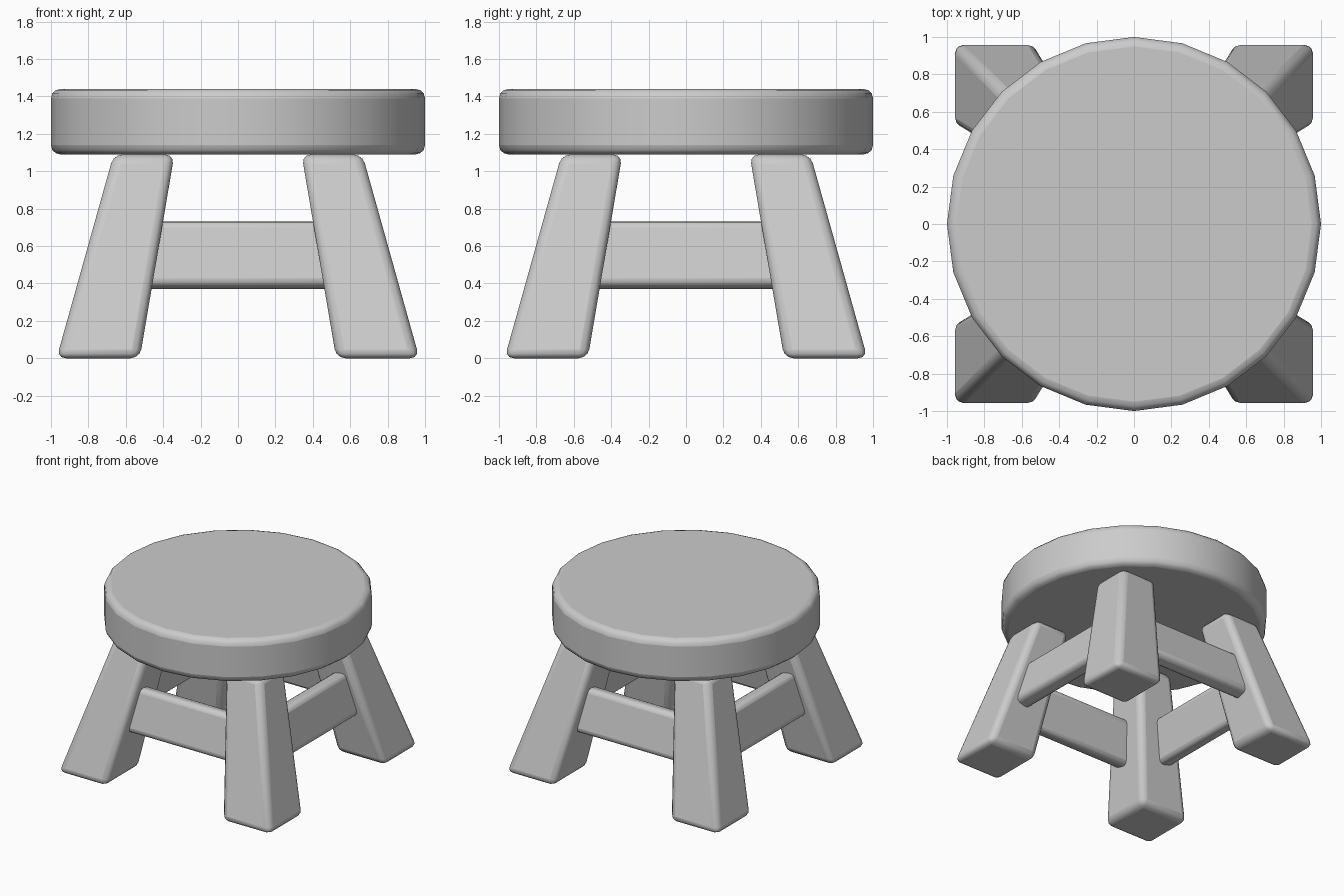
import bpy, bmesh
from math import radians
from mathutils import Matrix

if "Cube" in bpy.data.objects:
    bpy.data.objects.remove(bpy.data.objects["Cube"])


def finish(name, bm, width):
    """Turn a bmesh into a smooth object with rounded edges."""
    bmesh.ops.recalc_face_normals(bm, faces=bm.faces[:])
    mesh = bpy.data.meshes.new(name)
    bm.to_mesh(mesh)
    bm.free()
    ob = bpy.data.objects.new(name, mesh)
    bpy.context.collection.objects.link(ob)
    bev = ob.modifiers.new("rounded edges", 'BEVEL')
    bev.width = width
    bev.segments = 3
    bev.limit_method = 'ANGLE'
    bev.angle_limit = radians(30)
    bpy.context.view_layer.objects.active = ob
    ob.select_set(True)
    bpy.ops.object.shade_smooth_by_angle(angle=radians(40))
    ob.select_set(False)
    return ob


# Seat: thick 24-sided disc with a vertex on each axis
bm = bmesh.new()
bmesh.ops.create_cone(bm, cap_ends=True, segments=24, radius1=1, radius2=1, depth=0.35,
                      matrix=Matrix.Translation((0, 0, 1.265)))
finish("seat", bm, 0.05)

# Legs: square, tapered and splayed outwards on both axes
for name, sx, sy in (("front_left_leg", -1, -1), ("front_right_leg", 1, -1),
                     ("back_left_leg", -1, 1), ("back_right_leg", 1, 1)):
    bm = bmesh.new()
    bmesh.ops.create_cube(bm, size=2)
    for v in bm.verts:
        mid, half, z = (0.5025, 0.1625, 1.09) if v.co.z > 0 else (0.7475, 0.2225, 0)
        v.co = (sx * mid + v.co.x * half, sy * mid + v.co.y * half, z)
    finish(name, bm, 0.05)

# Stretchers: boards between the legs, leaning with the splay
for i, name in enumerate(("front", "right", "back", "left")):
    bm = bmesh.new()
    bmesh.ops.create_cube(bm, size=1)
    bm.transform(Matrix.Rotation(radians(90 * i), 4, 'Z')
                 @ Matrix.Translation((0, -0.667, 0.55))
                 @ Matrix.Rotation(radians(-13), 4, 'X')
                 @ Matrix.Diagonal((1.12, 0.13, 0.358, 1)))
    finish(name + "_stretcher", bm, 0.04)
